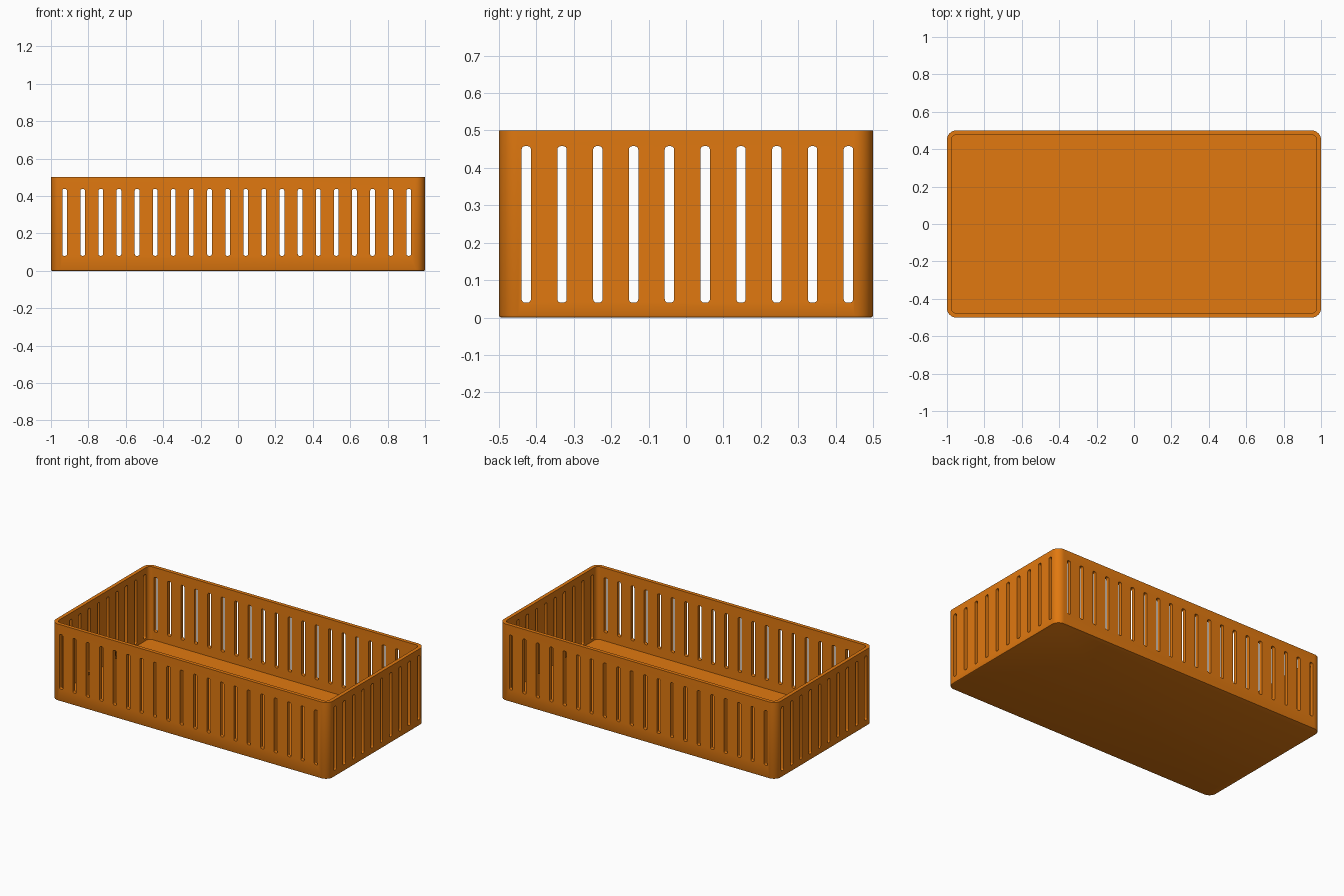
import bpy, bmesh, math
from mathutils import Vector

if "Cube" in bpy.data.objects:
    bpy.data.objects.remove(bpy.data.objects["Cube"])

L, W, H = 2.0, 1.0, 0.5
WALL, FLOOR, R, EDGE = 0.024, 0.025, 0.05, 0.006


def rounded_rect(w, h, r, seg):
    """2D points of a rounded rectangle, counter-clockwise."""
    pts = []
    for i, (sx, sy) in enumerate(((1, 1), (-1, 1), (-1, -1), (1, -1))):
        for k in range(seg + 1):
            a = math.pi / 2 * (i + k / seg)
            pts.append((sx * (w / 2 - r) + r * math.cos(a),
                        sy * (h / 2 - r) + r * math.sin(a)))
    return pts


def loft(bm, rings):
    """Skin a stack of point rings and cap both ends."""
    loops = [[bm.verts.new(p) for p in ring] for ring in rings]
    for a, b in zip(loops, loops[1:]):
        for i in range(len(a)):
            j = (i + 1) % len(a)
            bm.faces.new((a[i], a[j], b[j], b[i]))
    bm.faces.new(loops[0][::-1])
    bm.faces.new(loops[-1])


def make_object(name, bm):
    bmesh.ops.recalc_face_normals(bm, faces=bm.faces)
    mesh = bpy.data.meshes.new(name)
    bm.to_mesh(mesh)
    bm.free()
    ob = bpy.data.objects.new(name, mesh)
    bpy.context.collection.objects.link(ob)
    return ob


def slot_cutter(name, axis, first, last, count, z0, z1, reach):
    """Row of rounded bars that pierce both opposite walls."""
    bm = bmesh.new()
    for n in range(count):
        c = first + (last - first) * n / (count - 1)
        profile = rounded_rect(0.025, z1 - z0, 0.009, 4)
        rings = []
        for d in (-reach, reach):
            rings.append([Vector((c + u, d, v + (z0 + z1) / 2)) if axis == 'Y'
                          else Vector((d, c + u, v + (z0 + z1) / 2))
                          for u, v in profile])
        loft(bm, rings)
    ob = make_object(name, bm)
    ob.hide_render = True
    return ob


# Basket shell: outside bottom up to the rim, then down to the inner floor
bm = bmesh.new()
rings = []
for inset, z in ((EDGE, 0), (EDGE * 0.3, EDGE * 0.3), (0, EDGE), (0, H),
                 (WALL, H), (WALL, FLOOR)):
    rings.append([(x, y, z) for x, y in
                  rounded_rect(L - 2 * inset, W - 2 * inset, R - inset, 10)])
loft(bm, rings)
basket = make_object("slotted_basket", bm)

# Slots in the long walls and the short walls
cutters = [slot_cutter("long_wall_slot_cutter", 'Y', -0.927, 0.913, 20, 0.08, 0.437, 0.7),
           slot_cutter("short_wall_slot_cutter", 'X', -0.427, 0.434, 10, 0.04, 0.458, 1.2)]
bpy.context.view_layer.objects.active = basket
basket.select_set(True)
for c in cutters:
    mod = basket.modifiers.new(c.name, 'BOOLEAN')
    mod.operation, mod.solver, mod.object = 'DIFFERENCE', 'EXACT', c
    bpy.ops.object.modifier_apply(modifier=mod.name)
for c in cutters:
    bpy.data.objects.remove(c)

# Smooth rounded corners, crisp edges, orange plastic
bpy.ops.object.shade_smooth_by_angle(angle=math.radians(30))
mat = bpy.data.materials.new("orange_plastic")
mat.diffuse_color = (0.75, 0.19, 0.005, 1)
mat.use_nodes = True
mat.node_tree.nodes["Principled BSDF"].inputs["Base Color"].default_value = mat.diffuse_color
basket.data.materials.clear()
basket.data.materials.append(mat)
